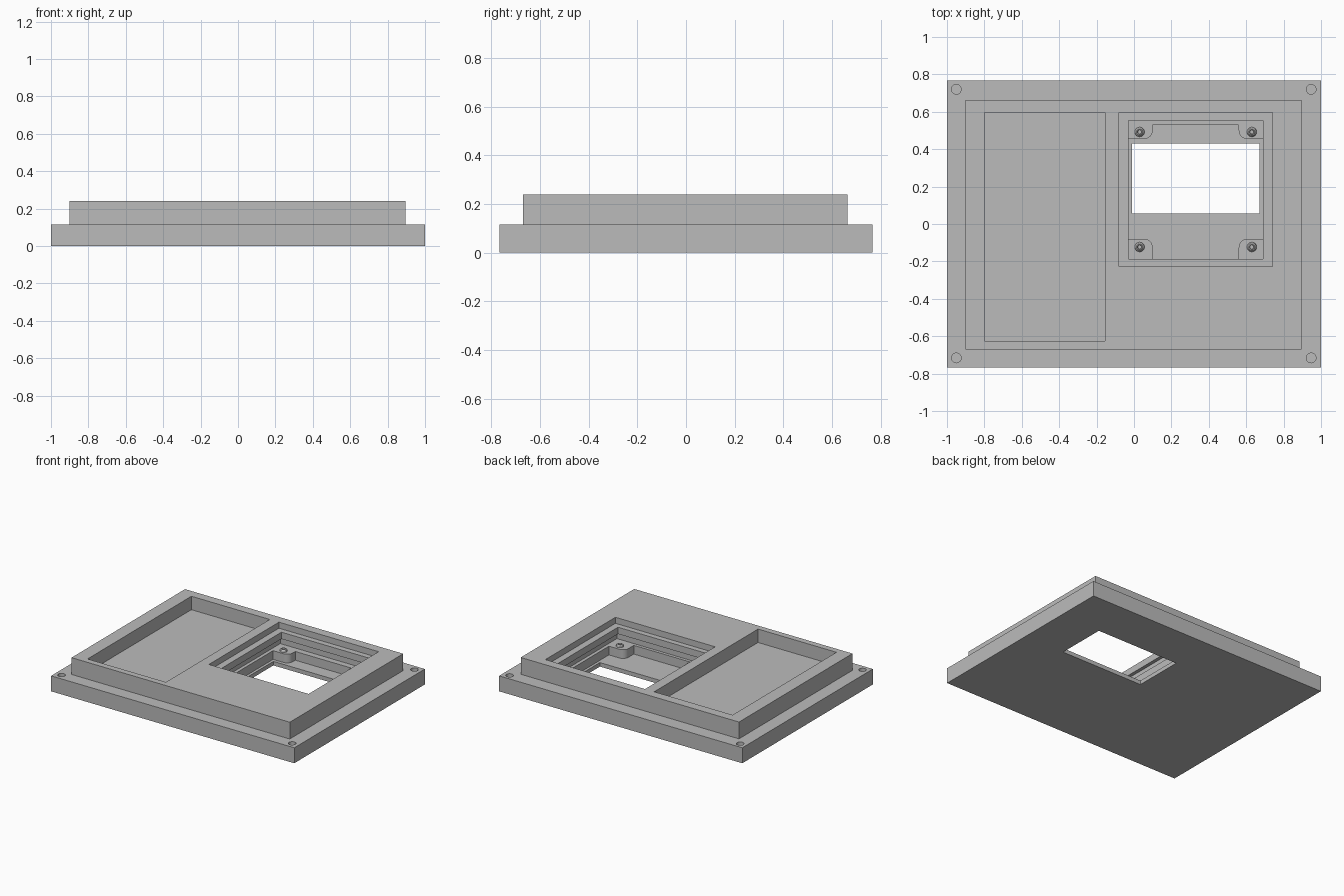
import bpy, bmesh, math

cube = bpy.data.objects.get("Cube")
if cube:
    bpy.data.objects.remove(cube, do_unlink=True)

grey = bpy.data.materials.new("plain grey")
grey.use_nodes = True
colour = (0.5, 0.5, 0.5, 1)
grey.diffuse_color = colour
grey.node_tree.nodes["Principled BSDF"].inputs["Base Color"].default_value = colour


def finish(name, bm):
    bmesh.ops.recalc_face_normals(bm, faces=bm.faces)
    mesh = bpy.data.meshes.new(name)
    bm.to_mesh(mesh)
    bm.free()
    mesh.materials.append(grey)
    obj = bpy.data.objects.new(name, mesh)
    bpy.context.collection.objects.link(obj)
    return obj


def prism(name, points, z0, z1):
    """Extrude a flat outline from z0 up to z1."""
    bm = bmesh.new()
    face = bm.faces.new([bm.verts.new((x, y, z0)) for x, y in points])
    ext = bmesh.ops.extrude_face_region(bm, geom=[face])
    for v in ext["geom"]:
        if isinstance(v, bmesh.types.BMVert):
            v.co.z = z1
    return finish(name, bm)


def box(name, x0, x1, y0, y1, z0, z1):
    return prism(name, [(x0, y0), (x1, y0), (x1, y1), (x0, y1)], z0, z1)


def circle(cx, cy, r, n=24):
    return [(cx + r * math.cos(i * math.tau / n), cy + r * math.sin(i * math.tau / n))
            for i in range(n)]


def combine(target, tool, operation):
    mod = target.modifiers.new("cut", "BOOLEAN")
    mod.operation = operation
    mod.solver = "EXACT"
    mod.object = tool
    bpy.context.view_layer.objects.active = target
    bpy.ops.object.modifier_apply(modifier=mod.name)
    bpy.data.objects.remove(tool, do_unlink=True)


# Stepped body: wide base plate with a raised deck
body = box("stepped_body", -1, 1, -0.767, 0.767, 0, 0.115)
combine(body, box("deck", -0.9, 0.895, -0.67, 0.663, 0.05, 0.24), "UNION")

# Pockets, from the broad tray to the nested window recess
cutters = [
    ("tray", -0.8, -0.155, -0.625, 0.595, 0.14, 0.3),
    ("bezel", -0.08, 0.74, -0.228, 0.595, 0.195, 0.3),
    ("lip", -0.03, 0.69, -0.187, 0.553, 0.12, 0.25),
    ("groove", -0.055, 0.715, -0.21, 0.575, 0.095, 0.145),
    ("cavity", -0.03, 0.69, -0.187, 0.53, 0.03, 0.12),
    ("window", -0.01, 0.67, 0.055, 0.43, -0.1, 0.1),
]
for cutter in cutters:
    combine(body, box(*cutter), "DIFFERENCE")

# Blind screw holes in the four corners of the base plate
for x in (-0.95, 0.947):
    for y in (-0.716, 0.72):
        combine(body, prism("hole", circle(x, y, 0.026), 0.03, 0.2), "DIFFERENCE")


def mounting_tab(name, wall_x, wall_y, sx, sy, depth):
    """Corner tab with one rounded inner corner."""
    width, r = 0.13, 0.045
    pts = [(0, 0), (width, 0)]
    for i in range(9):
        a = i * math.pi / 16
        pts.append((width - r + r * math.cos(a), depth - r + r * math.sin(a)))
    pts.append((0, depth))
    return prism(name, [(wall_x + sx * x, wall_y + sy * y) for x, y in pts], 0.03, 0.095)


def screw_boss(name, cx, cy):
    """Low tapered ring with a sunken centre."""
    bm = bmesh.new()
    rings = []
    for r, z in ((0.026, 0.094), (0.024, 0.105), (0.017, 0.112), (0.012, 0.112), (0.01, 0.098)):
        rings.append([bm.verts.new((x, y, z)) for x, y in circle(cx, cy, r)])
    for low, high in zip(rings, rings[1:]):
        for i in range(len(low)):
            j = (i + 1) % len(low)
            bm.faces.new((low[i], low[j], high[j], high[i]))
    bm.faces.new(rings[-1])
    bm.faces.new(rings[0][::-1])
    return finish(name, bm)


# Four mounting tabs, each carrying a screw boss
for side, wall_x, sx, boss_x in (("right", -0.03, 1, 0.03), ("left", 0.69, -1, 0.63)):
    for end, wall_y, sy, depth, boss_y in (("front", -0.187, 1, 0.107, -0.123),
                                           ("back", 0.53, -1, 0.075, 0.492)):
        mounting_tab(f"{end}_{side}_tab", wall_x, wall_y, sx, sy, depth)
        screw_boss(f"{end}_{side}_boss", boss_x, boss_y)

# Smooth the round walls and keep the edges crisp
for obj in bpy.context.collection.objects:
    if obj.type == "MESH" and obj.name.endswith(("body", "tab", "boss")):
        bpy.ops.object.select_all(action="DESELECT")
        obj.select_set(True)
        bpy.context.view_layer.objects.active = obj
        bpy.ops.object.shade_smooth_by_angle(angle=math.radians(30))
